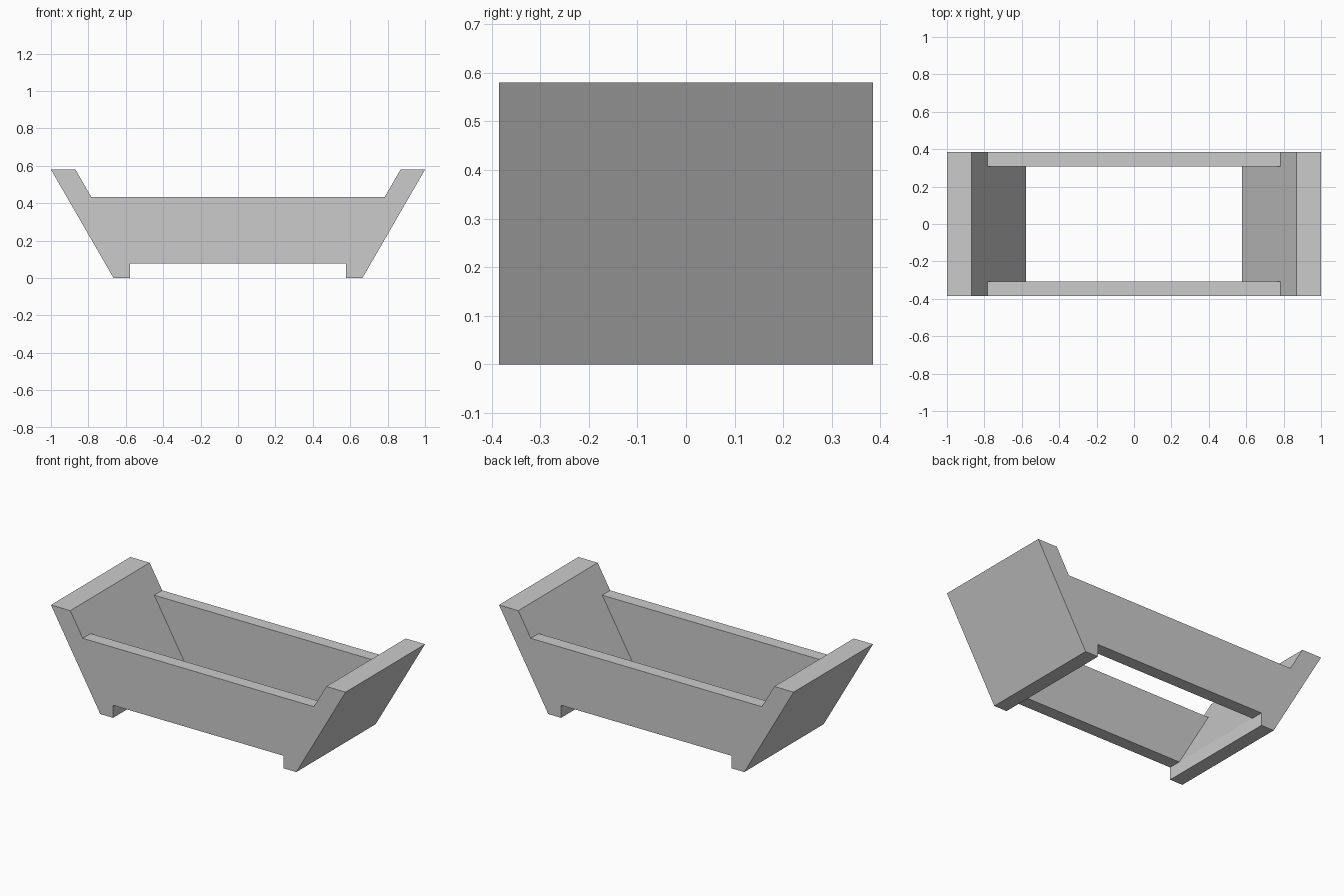
import bpy, bmesh, math

if "Cube" in bpy.data.objects:
    bpy.data.objects.remove(bpy.data.objects["Cube"])

H, HALF_Y, BOARD = 0.58, 0.385, 0.077
RAIL_TOP = 0.433
SLOPE = math.tan(math.radians(30))


def inner_x(z):
    """x of the inner slanted face of the end panel at height z"""
    return 0.869 - (H - z) * SLOPE


# Side-on cells: slanted end panel with foot, and rail between the panels
xr, xb = inner_x(RAIL_TOP), inner_x(BOARD)
end_right = [(1, H), (inner_x(H), H), (xr, RAIL_TOP), (xb, BOARD),
             (xb, 0), (1 - H * SLOPE, 0)]
end_left = [(-x, z) for x, z in end_right]
rail = [(xr, RAIL_TOP), (-xr, RAIL_TOP), (-xb, BOARD), (xb, BOARD)]

# Slabs across the depth: rails only in the two outer slabs
yi = HALF_Y - BOARD
slabs = [(-HALF_Y, -yi, [end_left, rail, end_right]),
         (-yi, yi, [end_left, end_right]),
         (yi, HALF_Y, [end_left, rail, end_right])]

# Collect the faces of every cell; faces shared by two cells cancel out
skin = {}
for y0, y1, cells in slabs:
    for cell in cells:
        a = [(x, y0, z) for x, z in cell]
        b = [(x, y1, z) for x, z in cell]
        faces = [a, b[::-1]]
        for i in range(len(cell)):
            j = (i + 1) % len(cell)
            faces.append([a[i], b[i], b[j], a[j]])
        for f in faces:
            key = frozenset(f)
            if key in skin:
                del skin[key]
            else:
                skin[key] = f

# Trough body as one closed shell
bm = bmesh.new()
verts = {}
for f in skin.values():
    for co in f:
        if co not in verts:
            verts[co] = bm.verts.new(co)
    bm.faces.new([verts[co] for co in f])
bmesh.ops.recalc_face_normals(bm, faces=bm.faces)
bmesh.ops.dissolve_limit(bm, angle_limit=math.radians(1),
                         verts=bm.verts, edges=bm.edges)
mesh = bpy.data.meshes.new("trough_frame")
bm.to_mesh(mesh)
bm.free()
obj = bpy.data.objects.new("trough_frame", mesh)
bpy.context.collection.objects.link(obj)
